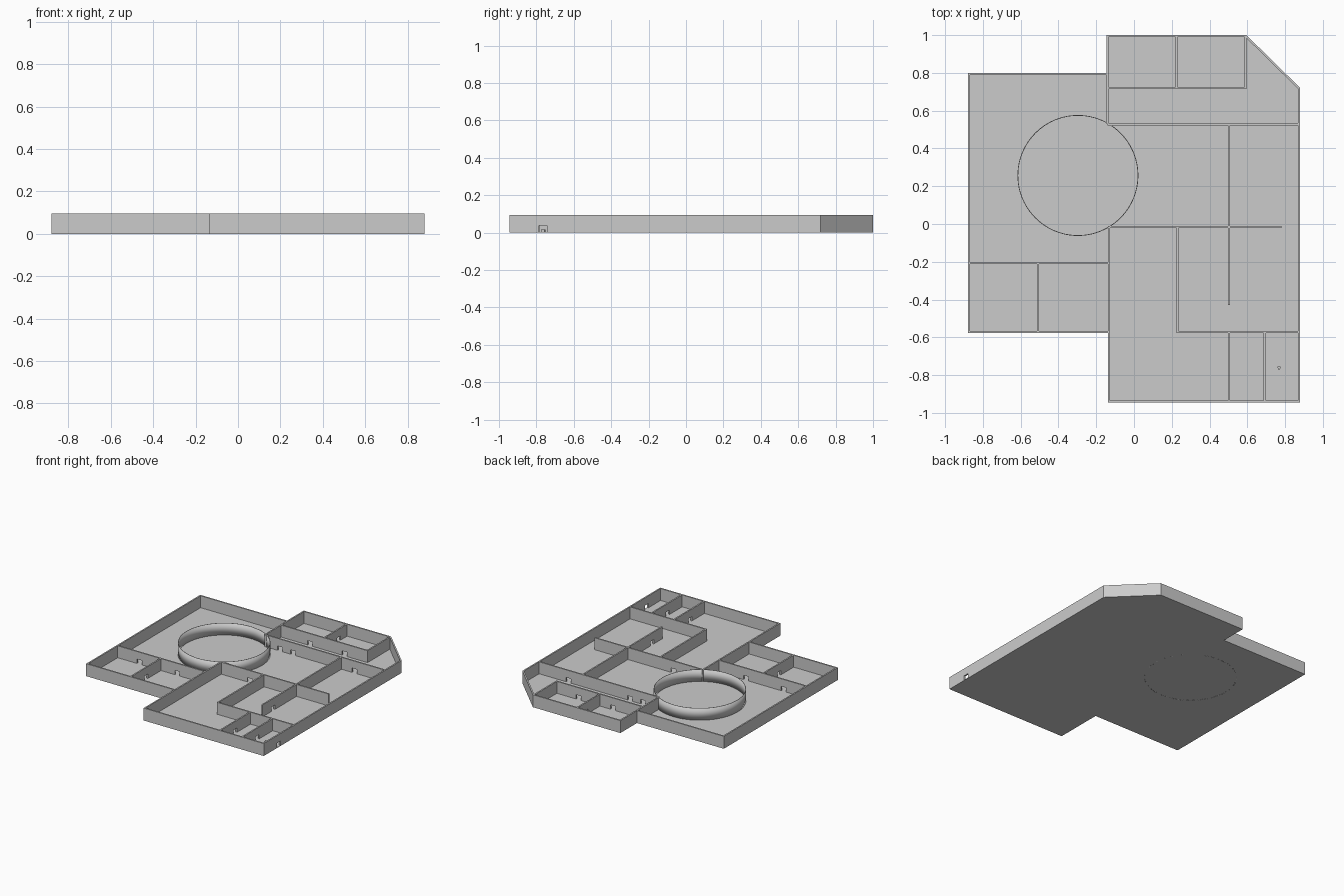
import bpy, bmesh, math
from mathutils import Vector

if "Cube" in bpy.data.objects:
    bpy.data.objects.remove(bpy.data.objects["Cube"])

H = 0.095          # wall height
T = 0.011          # wall thickness
FLOOR = 0.004      # floor slab thickness
DOOR_W, DOOR_H = 0.042, 0.037


def finish(bm, name):
    bmesh.ops.recalc_face_normals(bm, faces=bm.faces)
    mesh = bpy.data.meshes.new(name)
    bm.to_mesh(mesh)
    bm.free()
    obj = bpy.data.objects.new(name, mesh)
    bpy.context.collection.objects.link(obj)
    return obj


def prism(name, points, offset):
    """Extrude a planar outline along an offset vector."""
    bm = bmesh.new()
    face = bm.faces.new([bm.verts.new(p) for p in points])
    ext = bmesh.ops.extrude_face_region(bm, geom=[face], use_keep_orig=True)
    verts = [v for v in ext["geom"] if isinstance(v, bmesh.types.BMVert)]
    bmesh.ops.translate(bm, verts=verts, vec=offset)
    return finish(bm, name)


def wall(name, a, b, doors=(), inset=0.5):
    """Straight wall from a to b; doors are distances along it.
    inset 0.5 centres the wall on its line, 0 keeps it on the right-hand side."""
    a, b = Vector((*a, 0)), Vector((*b, 0))
    d = (b - a).normalized()
    side = Vector((d.y, -d.x, 0))
    profile = [(0, 0)]
    for u in sorted(doors):
        l, r = u - DOOR_W / 2, u + DOOR_W / 2
        profile += [(l, 0), (l, DOOR_H), (r, DOOR_H), (r, 0)]
    length = (b - a).length
    profile += [(length, 0), (length, H), (0, H)]
    pts = [a - side * T * inset + d * u + Vector((0, 0, z)) for u, z in profile]
    return prism(name, pts, side * T)


# Floor slab, outline clockwise seen from above
outline = [(-0.88, 0.80), (-0.145, 0.80), (-0.145, 1.0), (0.595, 1.0), (0.88, 0.72),
           (0.88, -0.945), (-0.137, -0.945), (-0.137, -0.578), (-0.88, -0.578)]
prism("floor", [(x, y, 0) for x, y in outline], Vector((0, 0, FLOOR)))

# Outer walls, with the entrance in the right-hand wall
for i, p in enumerate(outline):
    q = outline[(i + 1) % len(outline)]
    wall("outer_wall", p, q, doors=[0.72 + 0.765] if i == 4 else [], inset=0)

# Inner walls
wall("upper_left_wall", (-0.14, 0.80), (-0.14, 0.53))
wall("upper_room_front", (-0.14, 0.72), (0.595, 0.72), [0.25, 0.54])
wall("upper_room_divider", (0.225, 0.72), (0.225, 0.995), [0.17])
wall("upper_room_end", (0.59, 0.72), (0.59, 0.995))
wall("upper_corridor_wall", (-0.14, 0.528), (0.875, 0.528), [0.13, 0.24, 0.76])
wall("long_partition", (0.504, 0.528), (0.504, -0.43), [0.83])
wall("middle_wall", (-0.135, -0.016), (0.78, -0.016), [0.25])
wall("hall_left_wall", (-0.132, -0.01), (-0.132, -0.578))
wall("left_room_back", (-0.875, -0.207), (-0.132, -0.207), [0.19, 0.51])
wall("left_room_divider", (-0.508, -0.207), (-0.508, -0.573), [0.185])
wall("inner_room_side", (0.23, -0.016), (0.23, -0.575))
wall("inner_room_front", (0.225, -0.571), (0.875, -0.571))
wall("front_room_left", (0.504, -0.571), (0.504, -0.94), [0.19])
wall("front_room_middle", (0.692, -0.571), (0.692, -0.94), [0.19])

# Round chamber: thin open ring
bm = bmesh.new()
bmesh.ops.create_cone(bm, cap_ends=False, segments=96, radius1=0.32, radius2=0.32, depth=H)
bmesh.ops.translate(bm, verts=bm.verts, vec=(-0.297, 0.257, H / 2))
ring = finish(bm, "round_wall")
for f in ring.data.polygons:
    f.use_smooth = True
ring.data.set_sharp_from_angle(angle=math.radians(30))
solid = ring.modifiers.new("thickness", "SOLIDIFY")
solid.thickness = 0.004

# Tiny marker just inside the entrance
tip = [(0.768, -0.775), (0.778, -0.757), (0.768, -0.752), (0.758, -0.757)]
prism("entrance_marker", [(x, y, FLOOR) for x, y in tip], Vector((0, 0, 0.013)))
